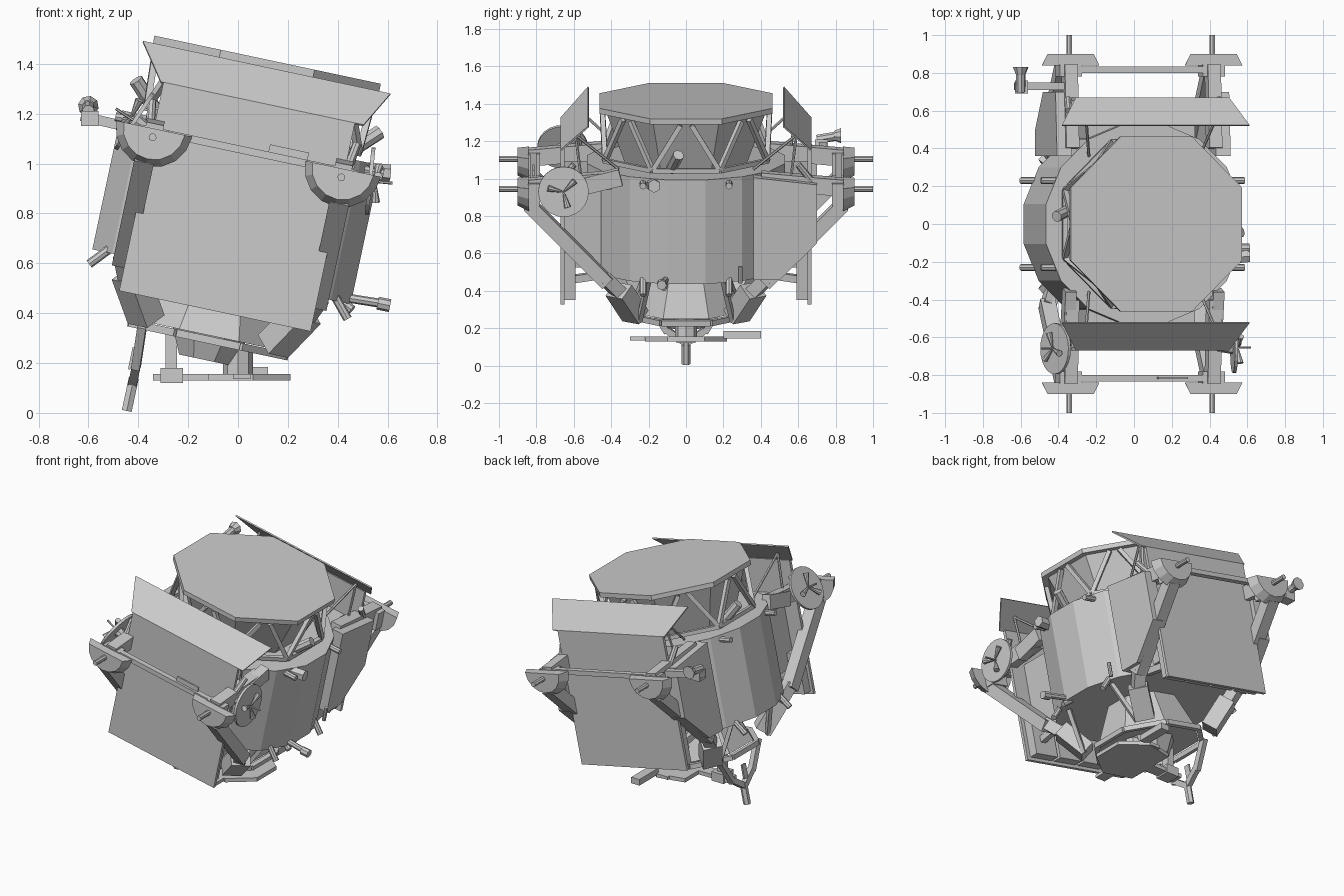
import bpy, bmesh
from math import radians, cos, sin, tau, pi
from mathutils import Matrix, Vector

cube = bpy.data.objects.get("Cube")
if cube:
    bpy.data.objects.remove(cube, do_unlink=True)

# Leaning frame shared by the whole craft; its z axis is the body axis
TILT = Matrix.Rotation(radians(12), 4, 'Y') @ Matrix.Translation((-0.178, 0, 0))
INV = TILT.inverted()
LEVEL = Matrix.Identity(4)
SIDES = (-1, 1)


def world(x, y, z):
    return INV @ Vector((x, y, z))


def finish(name, bm, matrix=TILT):
    bmesh.ops.recalc_face_normals(bm, faces=bm.faces)
    mesh = bpy.data.meshes.new(name)
    bm.to_mesh(mesh)
    bm.free()
    obj = bpy.data.objects.new(name, mesh)
    bpy.context.collection.objects.link(obj)
    obj.matrix_world = matrix


def box(name, lo, hi, matrix=TILT):
    bm = bmesh.new()
    lo, hi = Vector(lo), Vector(hi)
    size = Matrix.Diagonal((*(hi - lo), 1))
    bmesh.ops.create_cube(bm, size=1, matrix=Matrix.Translation((lo + hi) / 2) @ size)
    finish(name, bm, matrix)


def along(p, q):
    p, q = Vector(p), Vector(q)
    d = q - p
    turn = d.to_track_quat('Z', 'Y').to_matrix().to_4x4()
    return Matrix.Translation((p + q) / 2) @ turn, d.length


def beam(name, p, q, w, h):
    bm = bmesh.new()
    m, length = along(p, q)
    bmesh.ops.create_cube(bm, size=1, matrix=m @ Matrix.Diagonal((w, h, length, 1)))
    finish(name, bm)


def rod(name, p, q, r1, r2=None, n=8):
    bm = bmesh.new()
    m, length = along(p, q)
    bmesh.ops.create_cone(bm, cap_ends=True, segments=n, radius1=r1,
                          radius2=r1 if r2 is None else r2, depth=length, matrix=m)
    finish(name, bm)


def loft(name, bottom, top, matrix=TILT):
    # Solid between two matching outlines
    bm = bmesh.new()
    a = [bm.verts.new(p) for p in bottom]
    b = [bm.verts.new(p) for p in top]
    bm.faces.new(a)
    bm.faces.new(b)
    for i in range(len(a)):
        j = (i + 1) % len(a)
        bm.faces.new((a[i], a[j], b[j], b[i]))
    finish(name, bm, matrix)


def ring(r, z, n=8):
    return [Vector((r * cos(tau * (i + 0.5) / n), r * sin(tau * (i + 0.5) / n), z)) for i in range(n)]


# Central drum, lower skirt and nozzle
loft("drum", ring(0.54, 0.52, 16), ring(0.54, 1.09, 16))
loft("lower_cone", ring(0.32, 0.28), ring(0.22, 0.52))
loft("nozzle", ring(0.11, 0.18), ring(0.16, 0.28))

# Octagonal top deck over a tapered bowl
loft("top_deck", ring(0.502, 1.38), ring(0.502, 1.41))
loft("upper_bowl", ring(0.35, 1.09), ring(0.46, 1.38))

# Truss of V braces around the bowl, standing on a sill
top, low = ring(0.485, 1.37), ring(0.47, 1.12)
for i in range(8):
    beam("truss_sill", low[i], low[i - 1], 0.025, 0.025)
    for j in (i - 1, (i + 1) % 8):
        beam("truss_brace", low[i], top[i].lerp(top[j], 0.42), 0.026, 0.026)

# Lower ring frame carried by corner blocks
frame = ring(0.34, 0.262)
for i in range(8):
    beam("ring_frame", frame[i], frame[i - 1], 0.03, 0.03)
for sx in SIDES:
    for sy in SIDES:
        beam("corner_block", (sx * 0.36, sy * 0.36, 0.45), (sx * 0.26, sy * 0.27, 0.29), 0.12, 0.1)
        beam("corner_rib", (sx * 0.42, sy * 0.2, 0.52), (sx * 0.31, sy * 0.25, 0.27), 0.025, 0.025)
        beam("panel_tie", (sx * 0.3, sy * 0.6, 0.5), (sx * 0.3, sy * 0.4, 0.53), 0.04, 0.04)

# Front and back radiator panels with their slanted shades
for sy in SIDES:
    box("radiator_panel", (-0.39, sy * 0.65, 0.38), (0.395, sy * 0.67, 1.235))
    for k in range(4):
        x = -0.37 + k * 0.19
        box("panel_block", (x, sy * 0.59, 0.4), (x + 0.17, sy * 0.65, 0.66))
    box("panel_bay", (-0.29, sy * 0.4, 0.56), (0.29, sy * 0.65, 1.02))
    shade = [(-0.4, sy * 0.67, 1.235), (0.43, sy * 0.67, 1.235),
             (0.51, sy * 0.525, 1.38), (-0.505, sy * 0.525, 1.38)]
    loft("shade", shade, [(x, y - sy * 0.006, z - 0.006) for x, y, z in shade])
    for sx in SIDES:
        rod("shade_stay", (sx * 0.36, sy * 0.59, 1.3), (sx * 0.37, sy * 0.56, 1.06), 0.008, n=6)
        rod("shade_strut", (sx * 0.36, sy * 0.59, 1.3), (sx * 0.3, sy * 0.36, 1.1), 0.008, n=6)

# Half-round end pods, spindles and support arms at the four corners
half = [(cos(pi + pi * i / 8), sin(pi + pi * i / 8)) for i in range(9)]
for sx in SIDES:
    for sy in SIDES:
        cx = sx * 0.387
        outline = [[(cx + c * r, sy * y, 1.045 + s * r) for c, s in half]
                   for r, y in ((0.155, 0.84), (0.125, 0.9))]
        loft("end_pod", *outline)
        box("pod_back", (cx - 0.06, sy * 0.78, 0.93), (cx + 0.06, sy * 0.845, 1.05))
        rod("spindle", (cx, sy * 0.88, 1.01), (cx, sy, 1.01), 0.016)
        beam("upper_arm", (cx, sy * 0.4, 1.06), (cx, sy * 0.84, 1.02), 0.07, 0.09)
        beam("diagonal_arm", (sx * 0.4, sy * 0.84, 0.93), (sx * 0.4, sy * 0.42, 0.5), 0.08, 0.075)
        beam("arm_knee", (sx * 0.4, sy * 0.44, 0.53), (sx * 0.35, sy * 0.34, 0.42), 0.07, 0.07)
        rod("arm_pin", (sx * 0.4, sy * 0.7, 1.02), (sx * 0.42, sy * 0.6, 1.15), 0.018)
    # Side web closing the back arm
    web = [(0.36, 1.09), (0.7, 1.05), (0.7, 0.73), (0.5, 0.53), (0.36, 0.53)]
    loft("side_web", [(sx * 0.39, y, z) for y, z in web], [(sx * 0.47, y, z) for y, z in web])
    beam("front_bracket", (sx * 0.4, -0.55, 1.03), (sx * 0.4, -0.35, 1.08), 0.06, 0.09)
for sy in SIDES:
    box("cross_rail", (-0.37, sy * 0.8, 1.02), (0.37, sy * 0.835, 1.05))
box("rail_handle", (0.08, -0.82, 1.05), (0.24, -0.81, 1.08))


# Dish with three petals and a feed
def dish(centre, normal):
    c, n = world(*centre), (INV.to_3x3() @ Vector(normal)).normalized()
    rod("dish", c - n * 0.008, c + n * 0.008, 0.135, n=24)
    rod("dish_feed", c, c + n * 0.09, 0.006, n=6)
    rod("dish_mount", c - n * 0.09, c, 0.02, 0.035)
    side = n.orthogonal().normalized()
    for k in range(3):
        d = Matrix.Rotation(tau * k / 3, 3, n) @ side
        rod("dish_petal", c + n * 0.02 + d * 0.01, c + n * 0.03 + d * 0.085, 0.006, 0.018)


dish((0.53, -0.655, 0.93), (1, 0, -0.1))
dish((-0.415, -0.66, 1.17), (-0.83, 0, 0.55))

# Thrusters and sensors around the drum
for sx in SIDES:
    for sy in SIDES:
        rod("upper_thruster", (sx * 0.45, sy * 0.23, 1.06), (sx * 0.55, sy * 0.23, 1.06), 0.018)
        rod("lower_thruster", (sx * 0.45, sy * 0.23, 0.55), (sx * 0.53, sy * 0.23, 0.46), 0.018)
    rod("star_tracker", (sx * 0.4, -sx * 0.08, 1.12), (sx * 0.5, -sx * 0.04, 1.22), 0.03)
rod("side_sensor", (0.46, -0.1, 0.54), (0.54, -0.12, 0.5), 0.018)
rod("side_bar", (0.5, 0.29, 0.52), (0.5, 0.29, 0.61), 0.012)
rod("side_port", world(0.5, -0.18, 0.97), world(0.61, -0.17, 0.96), 0.036, n=6)
rod("boom", world(0.38, -0.1, 0.47), world(0.6, -0.13, 0.435), 0.018)
rod("boom_head", world(0.56, -0.13, 0.44), world(0.61, -0.13, 0.43), 0.026)

# Back spool on its outrigger
beam("outrigger", world(-0.37, 0.73, 1.13), world(-0.63, 0.73, 1.19), 0.04, 0.04)
rod("spool_stem", world(-0.6, 0.7, 1.21), world(-0.6, 0.82, 1.23), 0.025)
rod("spool_cap", world(-0.6, 0.79, 1.23), world(-0.6, 0.83, 1.23), 0.025, 0.042)
box("spool_body", (-0.63, 0.69, 1.15), (-0.56, 0.76, 1.21), LEVEL)

# Forked tail leg
rod("leg_tip", (-0.26, 0, -0.085), (-0.26, 0, 0.05), 0.023, n=6)
for sy in SIDES:
    beam("leg_fork", (-0.26, 0, 0.03), (-0.26, sy * 0.1, 0.1), 0.035, 0.035)
    beam("leg_upright", (-0.26, sy * 0.1, 0.09), (-0.27, sy * 0.2, 0.26), 0.035, 0.035)
box("leg_handle", (-0.29, -0.02, 0.08), (-0.28, 0.02, 0.17))

# Level platform hanging below the nozzle
plate = [(0.21, -0.1), (0.21, 0.1), (0.06, 0.22), (-0.12, 0.18), (-0.12, -0.16), (0.06, -0.22)]
loft("platform", [(x, y, 0.13) for x, y in plate], [(x, y, 0.155) for x, y in plate], LEVEL)
box("platform_arm", (-0.34, -0.04, 0.13), (-0.08, 0.04, 0.155), LEVEL)
box("platform_cross", (-0.02, -0.3, 0.135), (0.05, 0.22, 0.155), LEVEL)
box("platform_tail", (0.06, 0.2, 0.145), (0.12, 0.4, 0.185), LEVEL)
box("arm_block", (-0.31, -0.05, 0.12), (-0.22, 0.05, 0.18), LEVEL)
box("arm_post", (-0.29, -0.025, 0.17), (-0.245, 0.025, 0.32), LEVEL)
rod("platform_stem", world(0, 0, 0.15), world(0, 0, 0.27), 0.06)
